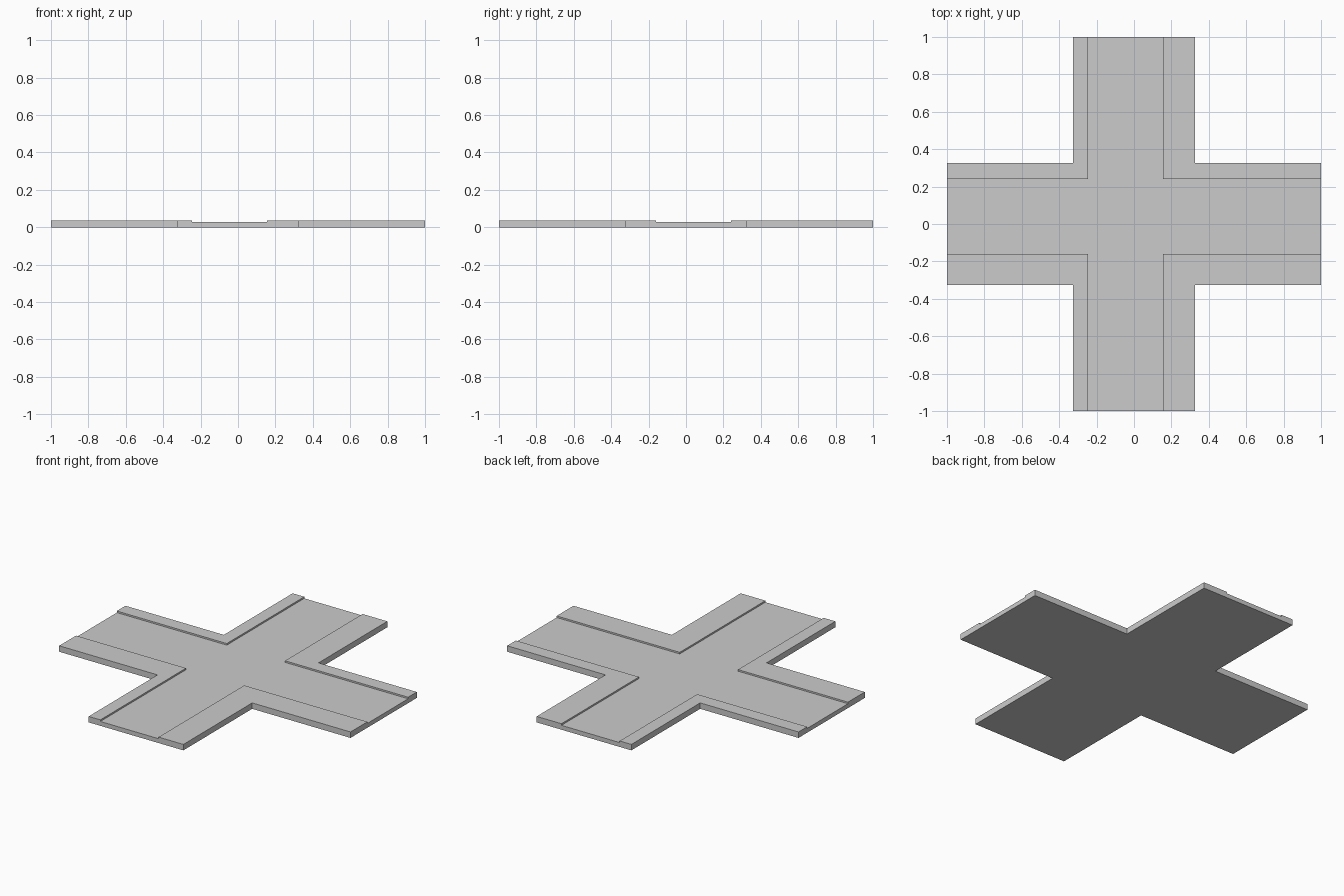
import bpy, bmesh

if "Cube" in bpy.data.objects:
    bpy.data.objects.remove(bpy.data.objects["Cube"])

HEIGHT, ROAD_Z = 0.037, 0.027


def cross_prism(name, x0, x1, y0, y1, reach, z0, z1):
    """Plus-shaped outline, extruded from z0 to z1."""
    outline = [(x0, -reach), (x1, -reach), (x1, y0), (reach, y0),
               (reach, y1), (x1, y1), (x1, reach), (x0, reach),
               (x0, y1), (-reach, y1), (-reach, y0), (x0, y0)]
    bm = bmesh.new()
    face = bm.faces.new([bm.verts.new((x, y, z0)) for x, y in outline])
    top = bmesh.ops.extrude_face_region(bm, geom=[face], use_keep_orig=True)
    verts = [v for v in top["geom"] if isinstance(v, bmesh.types.BMVert)]
    bmesh.ops.translate(bm, verts=verts, vec=(0, 0, z1 - z0))
    bmesh.ops.recalc_face_normals(bm, faces=bm.faces)
    mesh = bpy.data.meshes.new(name)
    bm.to_mesh(mesh)
    bm.free()
    obj = bpy.data.objects.new(name, mesh)
    bpy.context.collection.objects.link(obj)
    return obj


# Crossroads slab with raised pavements at full height
slab = cross_prism("crossroads", -0.325, 0.325, -0.325, 0.325, 1.0, 0.0, HEIGHT)

# Sunken roadway, off-centre so the pavements differ in width
cutter = cross_prism("roadway_cutter", -0.245, 0.155, -0.16, 0.24, 1.1, ROAD_Z, 0.1)
cutter.hide_render = True
cutter.hide_viewport = True

cut = slab.modifiers.new("roadway", "BOOLEAN")
cut.operation = "DIFFERENCE"
cut.solver = "EXACT"
cut.object = cutter

# Bake the cut and discard the helper
bpy.context.view_layer.objects.active = slab
slab.select_set(True)
bpy.ops.object.modifier_apply(modifier=cut.name)
bpy.data.objects.remove(cutter, do_unlink=True)
